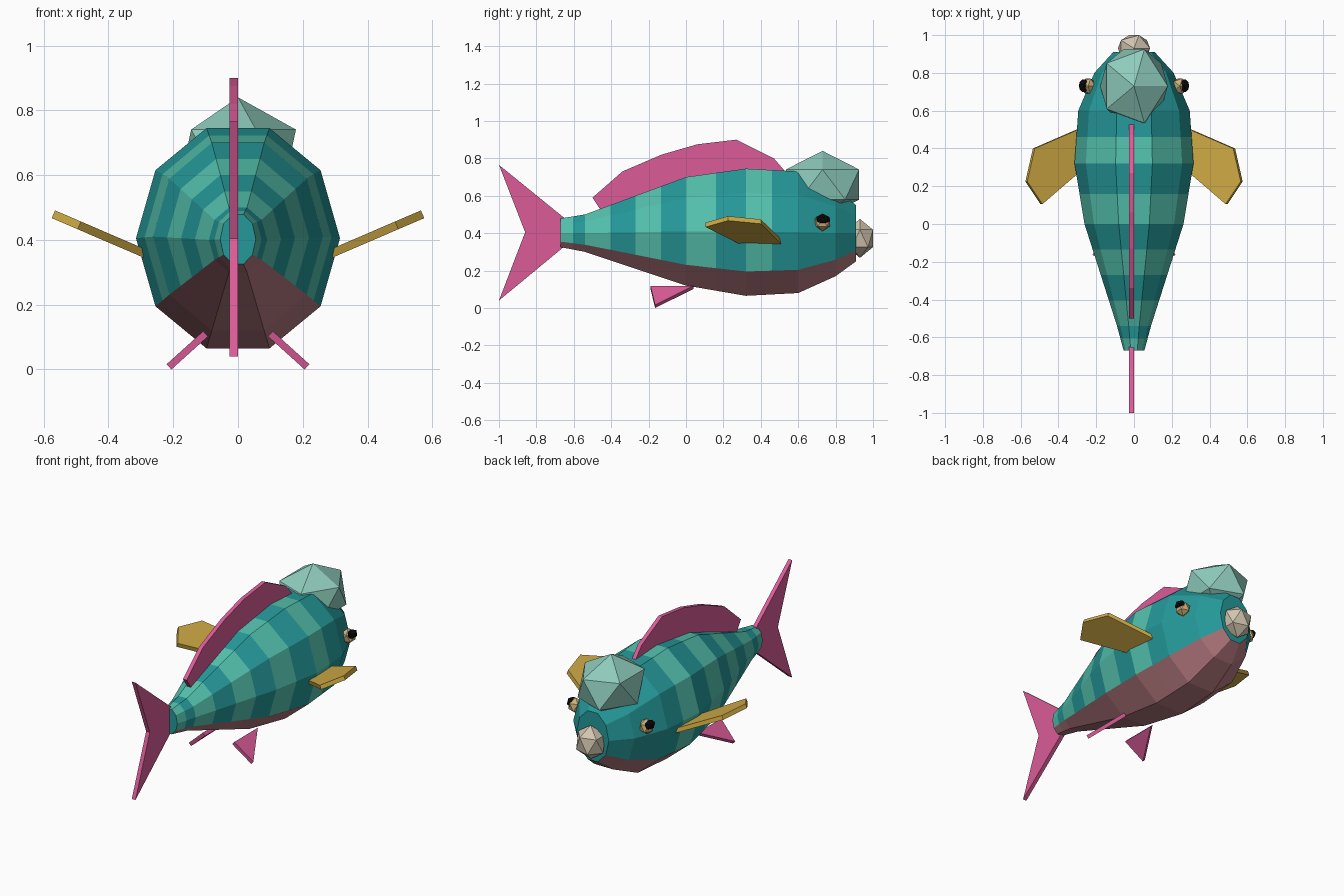
import bpy, bmesh, math
from mathutils import Vector, Matrix

if "Cube" in bpy.data.objects:
    bpy.data.objects.remove(bpy.data.objects["Cube"])


def mat(name, hexcol):
    lin = []
    for i in (0, 2, 4):
        c = int(hexcol[i:i + 2], 16) / 255
        lin.append(c / 12.92 if c <= 0.04045 else ((c + 0.055) / 1.055) ** 2.4)
    m = bpy.data.materials.new(name)
    m.diffuse_color = (*lin, 1)
    m.use_nodes = True
    m.node_tree.nodes["Principled BSDF"].inputs["Base Color"].default_value = m.diffuse_color
    return m


TEAL = mat("teal", "25999a")
MINT = mat("light teal stripe", "54c2ae")
BELLY = mat("dusty pink belly", "b97c82")
PINK = mat("pink fin", "db5c98")
GOLD = mat("gold fin", "d0ab45")
CREST = mat("pale green crest", "8ecbbb")
LIP = mat("beige lips", "d3c6b0")
EYE = mat("tan eye", "cdb27a")
BLACK = mat("black pupil", "0a0a0c")


def finish(bm, name, mats):
    bmesh.ops.recalc_face_normals(bm, faces=bm.faces[:])
    me = bpy.data.meshes.new(name)
    bm.to_mesh(me)
    bm.free()
    for m in mats:
        me.materials.append(m)
    ob = bpy.data.objects.new(name, me)
    bpy.context.collection.objects.link(ob)
    return ob


def plate(name, pts, thick, material):
    """Flat polygon thickened evenly to both sides."""
    pts = [Vector(p) for p in pts]
    n = sum((a.cross(b) for a, b in zip(pts, pts[1:] + pts[:1])), Vector()).normalized()
    bm = bmesh.new()
    a = [bm.verts.new(p + n * thick / 2) for p in pts]
    b = [bm.verts.new(p - n * thick / 2) for p in pts]
    bm.faces.new(a)
    bm.faces.new(b[::-1])
    for i in range(len(pts)):
        j = (i + 1) % len(pts)
        bm.faces.new((a[i], b[i], b[j], a[j]))
    return finish(bm, name, [material])


def gem(name, loc, size, material):
    """Stretched 20-sided ball."""
    bm = bmesh.new()
    bmesh.ops.create_icosphere(bm, subdivisions=1, radius=1,
                               matrix=Matrix.Translation(loc) @ Matrix.Diagonal((*size, 1)))
    return finish(bm, name, [material])


# Body: ten-sided loft; (y, half width, half height, centre z, stripes to next ring)
stations = [(-0.67, 0.055, 0.077, 0.402, 2), (-0.54, 0.09, 0.10, 0.40, 4),
            (0.0, 0.262, 0.29, 0.41, 2), (0.32, 0.315, 0.34, 0.405, 2),
            (0.60, 0.295, 0.325, 0.405, 1), (0.80, 0.21, 0.23, 0.40, 1),
            (0.91, 0.11, 0.15, 0.40, 0)]
rings = []
for s, t in zip(stations, stations[1:]):
    rings += [[a + (b - a) * k / s[4] for a, b in zip(s[:4], t[:4])] for k in range(s[4])]
rings.append(stations[-1][:4])
bm = bmesh.new()
loops = []
for y, w, h, zc in rings:
    loops.append([bm.verts.new((w * math.cos(k * math.pi / 5), y,
                                zc + h / math.sin(math.radians(72)) * math.sin(k * math.pi / 5)))
                  for k in range(10)])
for r in range(len(loops) - 1):
    for k in range(10):
        f = bm.faces.new((loops[r][k], loops[r][(k + 1) % 10],
                          loops[r + 1][(k + 1) % 10], loops[r + 1][k]))
        if k in (6, 7, 8):
            f.material_index = 2                      # belly
        elif r % 2 == 0 and rings[r][0] < 0.55:
            f.material_index = 1                      # light stripes
bm.faces.new(loops[0])
bm.faces.new(loops[-1])
finish(bm, "body", [TEAL, MINT, BELLY])

# Dorsal and tail fins
FX = -0.013
dorsal = [(-0.46, 0.53), (-0.50, 0.59), (-0.34, 0.73), (-0.13, 0.82), (0.06, 0.875),
          (0.27, 0.90), (0.47, 0.80), (0.53, 0.73), (0.45, 0.60), (0.0, 0.58)]
plate("dorsal_fin", [(FX, y, z) for y, z in dorsal], 0.025, PINK)
tail = [(-1.0, 0.765), (-0.655, 0.485), (-0.60, 0.405), (-0.655, 0.325), (-1.0, 0.04), (-0.86, 0.405)]
plate("tail_fin", [(FX, y, z) for y, z in tail], 0.025, PINK)

# Paired parts
pectoral = [(0.2, 0.535), (0.30, 0.50), (0.53, 0.40), (0.57, 0.225), (0.49, 0.105), (0.31, 0.26), (0.2, 0.35)]
for side, s in (("right", 1), ("left", -1)):
    plate("pectoral_fin_" + side,
          [(s * x, y, 0.363 + 0.43 * (x - 0.3)) for x, y in pectoral], 0.026, GOLD)
    plate("pelvic_fin_" + side,
          [(s * 0.10, 0.04, 0.11), (s * 0.10, -0.19, 0.11), (s * 0.213, -0.165, 0.008)], 0.022, PINK)
    gem("eye_" + side, (s * 0.243, 0.73, 0.458), (0.045, 0.047, 0.048), EYE)
    gem("pupil_" + side, (s * 0.265, 0.732, 0.474), (0.03, 0.04, 0.03), BLACK)

# Head crest and lips
gem("head_crest", (0, 0.73, 0.66), (0.2, 0.23, 0.18), CREST)
gem("lips", (0, 0.93, 0.372), (0.095, 0.082, 0.104), LIP)
